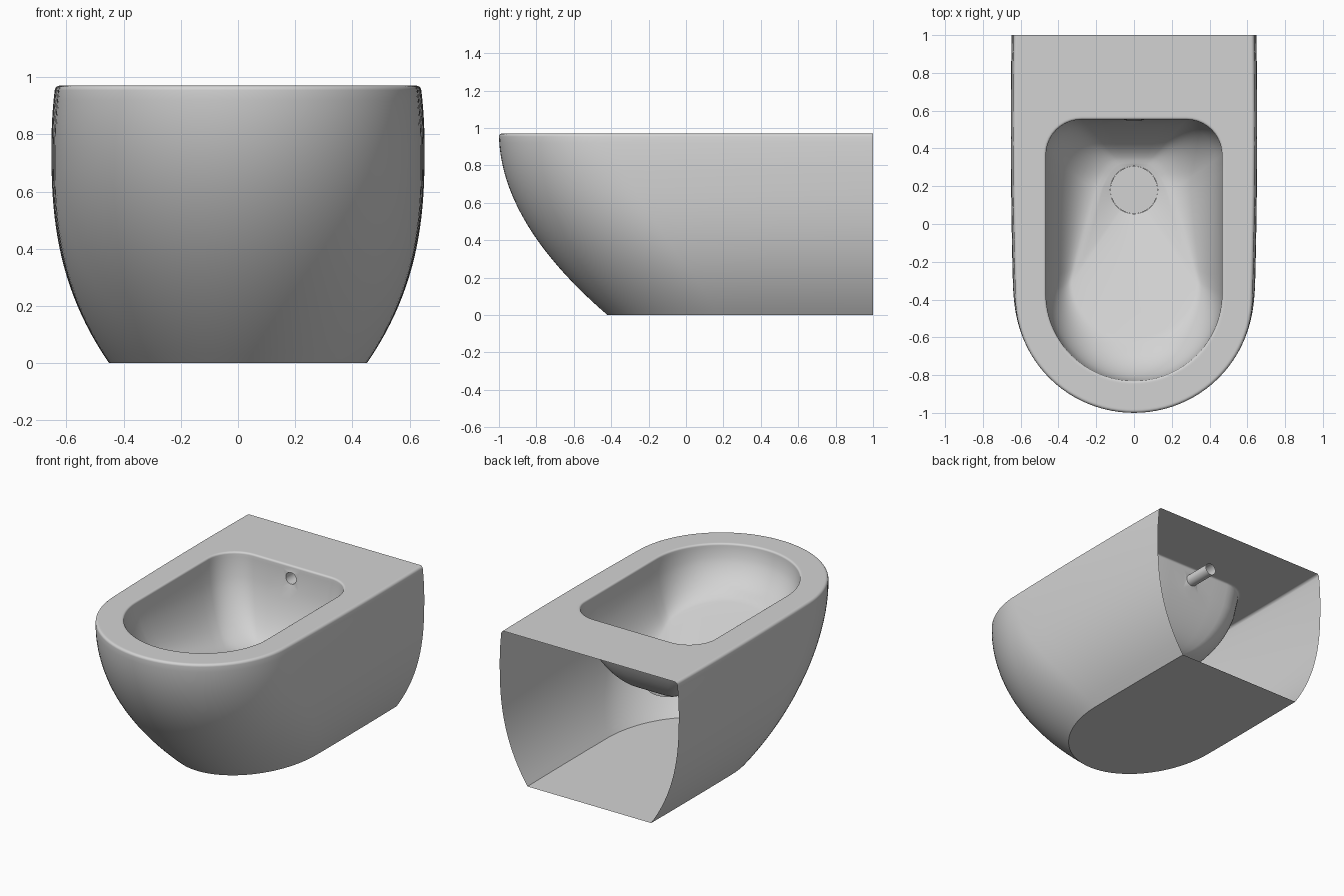
import bpy, bmesh, math
from mathutils import Vector

cube = bpy.data.objects.get("Cube")
if cube:
    bpy.data.objects.remove(cube, do_unlink=True)

TOP = 0.97
DRAIN = Vector((0, 0.18, 0.48))
DRAIN_R = 0.125

ceramic = bpy.data.materials.new("light_grey_ceramic")
ceramic.use_nodes = True
ceramic.diffuse_color = (0.65, 0.65, 0.65, 1)
ceramic.node_tree.nodes["Principled BSDF"].inputs["Base Color"].default_value = (0.65, 0.65, 0.65, 1)


def finish(bm, name, z_sign):
    """Make an object whose area-weighted normal points up (1) or down (-1)."""
    bmesh.ops.recalc_face_normals(bm, faces=bm.faces[:])
    if sum(f.normal.z * f.calc_area() for f in bm.faces) * z_sign < 0:
        bmesh.ops.reverse_faces(bm, faces=bm.faces[:])
    mesh = bpy.data.meshes.new(name)
    bm.to_mesh(mesh)
    bm.free()
    mesh.materials.append(ceramic)
    obj = bpy.data.objects.new(name, mesh)
    bpy.context.collection.objects.link(obj)
    bpy.ops.object.select_all(action='DESELECT')
    obj.select_set(True)
    bpy.context.view_layer.objects.active = obj
    bpy.ops.object.shade_smooth_by_angle(angle=math.radians(35))
    return obj


def front_arc(w, front, yc, n=24):
    return [(w * math.sin(a), yc - (yc - front) * math.cos(a))
            for a in (math.pi / 2 * i / n for i in range(n + 1))]


def mirrored(half):
    """Right half run front to back, joined to its mirror image."""
    return [(-x, y) for x, y in half[:0:-1]] + half


def bow(y):
    """Slight swelling of the sides along the length."""
    return 1 - 0.02 * min(1, ((y - 0.5) / 0.9) ** 2)


def outer_path(z, inset=0.0):
    w = 0.652 - (0.412 * (0.76 - z) ** 2.6 if z < 0.76 else 0.3 * (z - 0.76) ** 2) - inset
    drop = max(TOP - z, 0)
    front = -1 + 0.6155 * drop ** 1.95 + inset
    yc = front + (0.96 + 0.35 * (drop / TOP) ** 1.5) * w
    half = front_arc(w, front, yc) + [(w, yc + (1 - yc) * i / 10) for i in range(1, 11)]
    return mirrored([(x * bow(y), y) for x, y in half])


def bowl_loop(w, front, yc, back, r, taper=0.0):
    """Closed loop: round front, straight sides, rounded back corners."""
    half = front_arc(w, front, yc)
    half += [(w, yc + (back - r - yc) * i / 8) for i in range(1, 8)]
    half += [(w - r + r * math.cos(a), back - r + r * math.sin(a))
             for a in (math.pi / 2 * i / 10 for i in range(11))]
    half += [((w - r) * f, back) for f in (0.6, 0.22, 0)]
    half = [(x * (1 - taper * min(max((y - yc) / (back - yc), 0), 1)), y) for x, y in half]
    return mirrored(half)[:-1]


def opening(e):
    return bowl_loop(0.478 - e, -0.842 + e, -0.37, 0.565 - e, 0.2 - e)


def loft(bm, rings, closed):
    """Skin a list of equally long rings with quads."""
    rows = [[bm.verts.new(p) for p in ring] for ring in rings]
    n = len(rows[0])
    for a, b in zip(rows, rows[1:]):
        for i in range(n if closed else n - 1):
            j = (i + 1) % n
            bm.faces.new((a[i], a[j], b[j], b[i]))
    return rows


def at(path, z):
    return [(x, y, z) for x, y in path]


# Outer shell: flared sides, rounded upper edge, flat underside, open back
FILLET = 0.016
bm = bmesh.new()
levels = [(TOP - FILLET) * i / 28 for i in range(29)]
rings = [at(outer_path(z), z) for z in levels]
for k in range(1, 6):
    a = math.pi / 2 * k / 5
    z = TOP - FILLET + FILLET * math.sin(a)
    rings.append(at(outer_path(z, FILLET * (1 - math.cos(a))), z))
deck_edge = at(outer_path(TOP, FILLET + 0.008), TOP)
rings.append(deck_edge)
rows = loft(bm, rings, False)
bm.faces.new(rows[0])
finish(bm, "outer_shell", -1)

# Flat deck between the outer edge and the bowl opening
bm = bmesh.new()
edges = []
for ring in (deck_edge, at(opening(-0.008), TOP)):
    vs = [bm.verts.new(p) for p in ring]
    edges += [bm.edges.new((v, vs[i - 1])) for i, v in enumerate(vs)]
bmesh.ops.triangle_fill(bm, use_beauty=True, use_dissolve=False, edges=edges)
finish(bm, "top_deck", 1)


# Bowl: rounded lip, curved wall, floor sloping from the front down to the drain
def floor_z(y):
    return 0.485 + 0.23 * min(max((0.25 - y) / 0.9, 0), 1) ** 1.2


bm = bmesh.new()
rings = [at(opening(-0.008), TOP)]
for k in range(5):
    a = math.pi / 2 * k / 4
    rings.append(at(opening(0.012 * math.sin(a)), TOP - 0.012 * (1 - math.cos(a))))
lip = opening(0.012)
lip_z = TOP - 0.012
floor = bowl_loop(0.33, -0.6, -0.3, 0.32, 0.16, taper=0.6)
for d in (0.04, 0.29, 0.42, 0.53, 0.63, 0.72, 0.8, 0.86, 0.91, 0.95, 0.98, 0.995, 1):
    t = 1 - (1 - d ** 1.75) ** (1 / 1.75)
    ring = []
    for (x0, y0), (x1, y1) in zip(lip, floor):
        x, y = x0 + (x1 - x0) * t, y0 + (y1 - y0) * t
        ring.append((x, y, lip_z - d * (lip_z - floor_z(y))))
    rings.append(ring)
floor_ring = [Vector(p) for p in rings[-1]]
for t in (0.2, 0.4, 0.6, 0.8, 1):
    ring = []
    for p in floor_ring:
        flat = Vector((p.x, p.y, 0)) - Vector((DRAIN.x, DRAIN.y, 0))
        ring.append(p.lerp(DRAIN + flat.normalized() * (DRAIN_R + 0.001), t))
    rings.append(ring)
loft(bm, rings, True)

# Tap hole in the back wall, drawn out into a short open pipe
patch = []
for f in bm.faces:
    c = f.calc_center_median()
    if abs(c.x) < 0.06 and c.y > 0.5 and 0.83 < c.z < 0.93:
        patch.append(f)
bmesh.ops.delete(bm, geom=patch, context='FACES')
hole = [e for e in bm.edges if e.is_boundary
        and all(abs(v.co.x) < 0.08 and v.co.y > 0.5 and v.co.z < 0.95 for v in e.verts)]
circles = []
for y in (0.548, 0.73):
    circles.append([(0.038 * math.cos(a), y, 0.89 + 0.038 * math.sin(a))
                    for a in (math.tau * i / 24 for i in range(24))])
pipe = loft(bm, circles, True)
mouth = [bm.edges.get((v, pipe[0][i - 1])) for i, v in enumerate(pipe[0])]
bmesh.ops.bridge_loops(bm, edges=hole + mouth)
finish(bm, "bowl", 1)

# Drain plate with a short collar under the bowl
bm = bmesh.new()
bmesh.ops.create_cone(bm, cap_ends=True, segments=48, radius1=DRAIN_R, radius2=DRAIN_R, depth=0.03)
bmesh.ops.translate(bm, verts=bm.verts[:], vec=DRAIN - Vector((0, 0, 0.015)))
finish(bm, "drain", 1)
